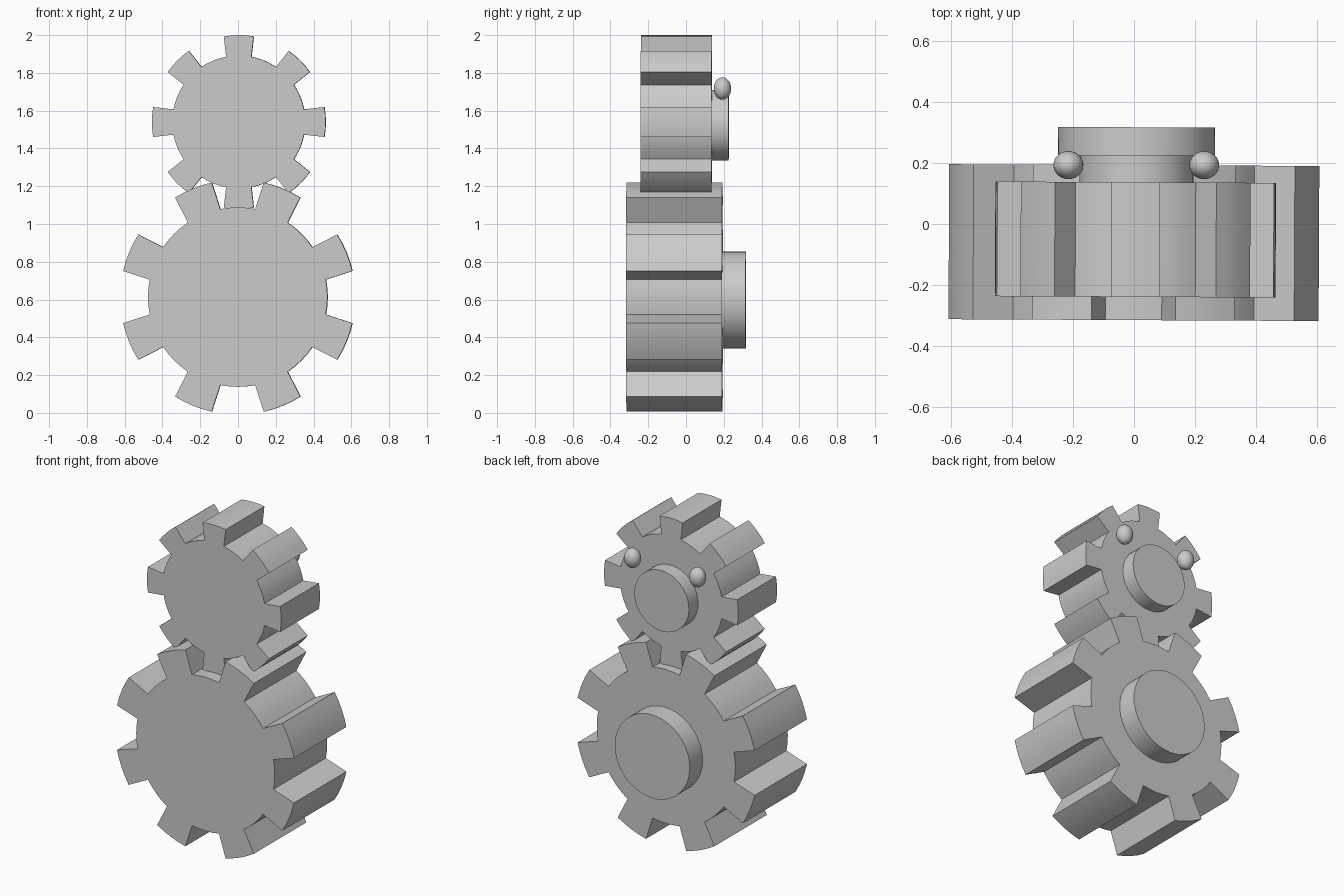
import bpy, bmesh
from math import radians, cos, sin, pi

cube = bpy.data.objects.get("Cube")
if cube:
    bpy.data.objects.remove(cube)

grey = bpy.data.materials.new("plain grey")
grey.use_nodes = True
colour = (0.6, 0.6, 0.6, 1)
grey.diffuse_color = colour
grey.node_tree.nodes["Principled BSDF"].inputs["Base Color"].default_value = colour

TEETH = 8
YAW = -0.005


def finish(obj, name):
    obj.name = name
    obj.data.materials.append(grey)
    bpy.ops.object.select_all(action='DESELECT')
    obj.select_set(True)
    bpy.context.view_layer.objects.active = obj
    bpy.ops.object.shade_smooth_by_angle(angle=radians(30))


def gear(name, x, z, tip, root, tip_half, root_half, phase, front, back):
    """Extruded gear outline: each tooth is a tip arc followed by a root arc."""
    pitch = 360 / TEETH
    outline = []
    for t in range(TEETH):
        mid = phase + t * pitch
        for radius, start, end in ((tip, -tip_half, tip_half),
                                   (root, root_half, pitch - root_half)):
            for i in range(5):
                a = radians(mid + start + (end - start) * i / 4)
                outline.append((radius * cos(a), radius * sin(a)))
    bm = bmesh.new()
    face = bm.faces.new([bm.verts.new((px, front, pz)) for px, pz in outline])
    side = bmesh.ops.extrude_face_region(bm, geom=[face])
    moved = [v for v in side["geom"] if isinstance(v, bmesh.types.BMVert)]
    bmesh.ops.translate(bm, verts=moved, vec=(0, back - front, 0))
    bmesh.ops.recalc_face_normals(bm, faces=bm.faces)
    mesh = bpy.data.meshes.new(name)
    bm.to_mesh(mesh)
    bm.free()
    obj = bpy.data.objects.new(name, mesh)
    bpy.context.collection.objects.link(obj)
    obj.location = (x, 0, z)
    obj.rotation_euler.z = YAW
    finish(obj, name)


def hub(name, x, z, radius, front, back):
    """Round boss on the back of a gear."""
    bpy.ops.mesh.primitive_cylinder_add(
        vertices=48, radius=radius, depth=back - front,
        location=(x, (front + back) / 2, z), rotation=(pi / 2, 0, YAW))
    finish(bpy.context.object, name)


# Meshing gears
gear("lower_gear", 0, 0.613, 0.622, 0.475, 9.7, 11.3, 22.5, -0.315, 0.193)
gear("upper_gear", 0.005, 1.54, 0.46, 0.352, 9.9, 11, 0, -0.239, 0.137)

# Back hubs
hub("lower_hub", 0.008, 0.597, 0.257, 0.18, 0.317)
hub("upper_hub", 0.008, 1.523, 0.187, 0.12, 0.226)

# Small balls on the back of the upper gear
for name, x in (("right_ball", -0.215), ("left_ball", 0.23)):
    bpy.ops.mesh.primitive_uv_sphere_add(segments=32, ring_count=16, radius=1,
                                         location=(x, 0.193, 1.717))
    ball = bpy.context.object
    ball.scale = (0.049, 0.046, 0.059)
    finish(ball, name)
